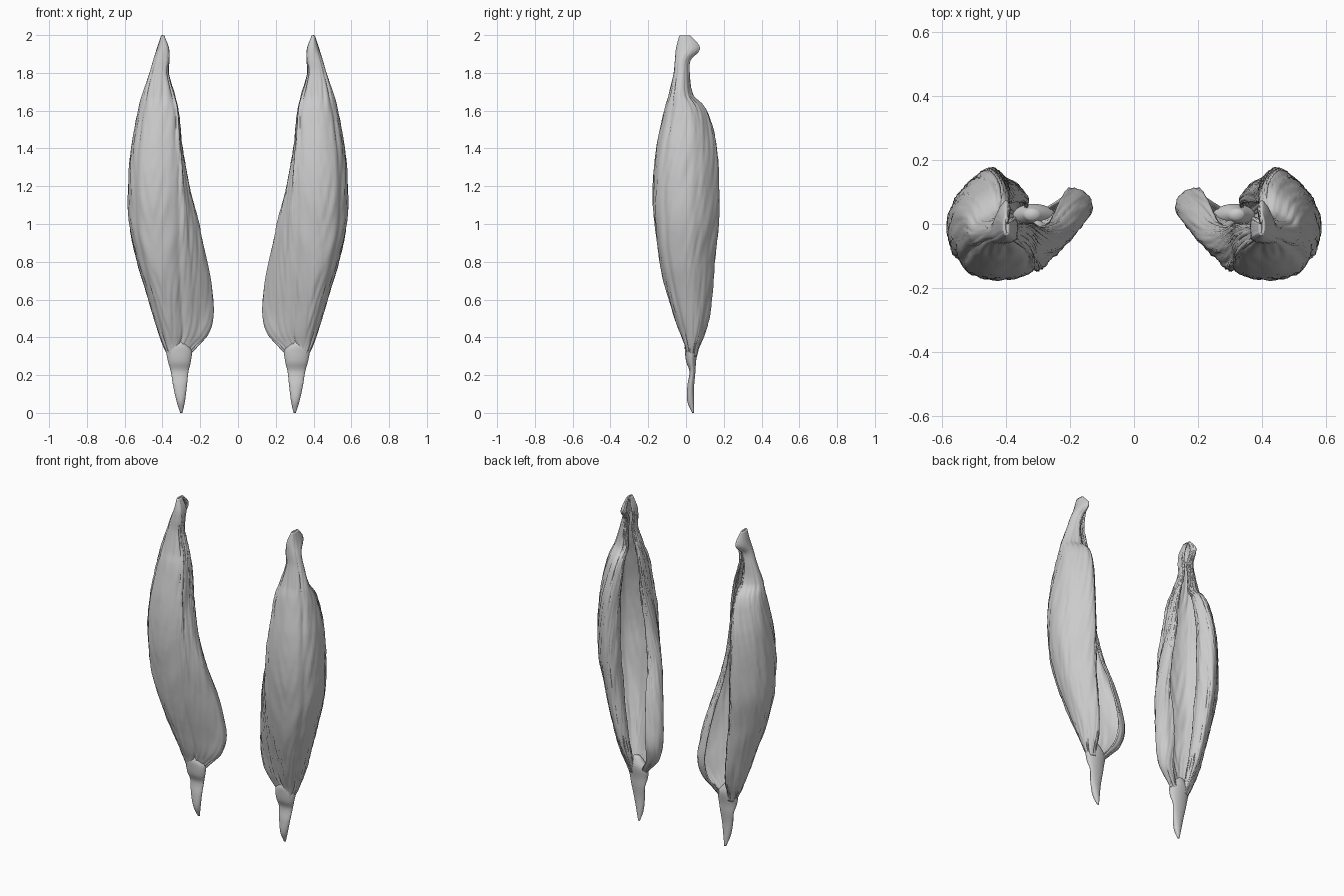
import bpy, bmesh, math
from mathutils import Vector, noise

if "Cube" in bpy.data.objects:
    bpy.data.objects.remove(bpy.data.objects["Cube"])


def hermite(keys, t):
    """Smoothly interpolate rows whose first entry is the parameter."""
    i = 0
    while i < len(keys) - 2 and t > keys[i + 1][0]:
        i += 1

    def slope(k, c):
        a, b = keys[max(k - 1, 0)], keys[min(k + 1, len(keys) - 1)]
        return (b[c] - a[c]) / (b[0] - a[0])
    p, q = keys[i], keys[i + 1]
    h = q[0] - p[0]
    s = min(max((t - p[0]) / h, 0), 1)
    out = []
    for c in range(1, len(p)):
        out.append((2*s**3 - 3*s*s + 1) * p[c] + (s**3 - 2*s*s + s) * h * slope(i, c)
                   + (3*s*s - 2*s**3) * q[c] + (s**3 - s*s) * h * slope(i + 1, c))
    return out


def loft(name, rings, closed):
    bm = bmesh.new()
    grid = [[bm.verts.new(p) for p in ring] for ring in rings]
    n = len(grid[0])
    for a, b in zip(grid, grid[1:]):
        for j in range(n if closed else n - 1):
            k = (j + 1) % n
            bm.faces.new((a[j], a[k], b[k], b[j]))
    if closed:
        bm.faces.new(grid[0][::-1])
        bm.faces.new(grid[-1])
    bmesh.ops.recalc_face_normals(bm, faces=bm.faces)
    if not closed:
        bm.normal_update()
        sign = -1 if grid[len(grid) // 2][int(n * .58)].normal.y > 0 else 1
        for ring in grid:
            for j, v in enumerate(ring):
                t = j / (n - 1)
                # fine slanted veins, running up and away from the midrib
                d = abs(t - 0.58)
                f = .006 * noise.noise(Vector((d * 70 - v.co.z * 9, v.co.z * 5, 0)))
                # creases on both sides of the midrib band
                for crease in (.5, .667):
                    f -= .008 * math.exp(-((t - crease) / .015) ** 2)
                v.co += v.normal * sign * f * min(1, (2 - v.co.z) * 3)
    mesh = bpy.data.meshes.new(name)
    bm.to_mesh(mesh)
    bm.free()
    for poly in mesh.polygons:
        poly.use_smooth = True
    ob = bpy.data.objects.new(name, mesh)
    bpy.context.collection.objects.link(ob)
    return ob


# leaf: height, outer x, inner x, crease position, front y, outer-lobe y, inner-lobe y
LEAF = [
    (0.30, .365, .275, .45, .010, .050, .04),
    (0.35, .390, .225, .50, .000, .065, .055),
    (0.42, .415, .162, .52, -.025, .095, .085),
    (0.52, .447, .136, .52, -.060, .120, .11),
    (0.65, .485, .146, .46, -.100, .135, .10),
    (0.80, .530, .170, .38, -.135, .145, .07),
    (1.00, .572, .214, .26, -.160, .165, .01),
    (1.20, .577, .262, .16, -.170, .167, -.01),
    (1.40, .562, .300, .08, -.152, .155, .00),
    (1.55, .536, .315, .05, -.122, .122, .00),
    (1.62, .520, .325, .05, -.105, .090, .00),
    (1.68, .503, .340, .05, -.085, .032, .00),
    (1.80, .464, .372, .05, -.060, .014, .00),
    (1.87, .443, .368, .05, -.055, .020, .00),
    (1.93, .424, .370, .05, -.048, .068, .01),
    (2.00, .402, .396, .05, -.030, .015, .00),
]


def leaf_ring(z, n=110):
    xo, xi, c, yf, yb, yi = hermite(LEAF, z)
    outer = [(.36, .72), (.33, .86), (.42, .97), (.56, 1), (.87, .78), (1, .5),
             (.88, .15), (.5, 0)]
    inner = [(c, .12), (c * .5, .32), (0, .62), (c * .1, .9), (.04 + .35 * c, 1)]
    pts = [(xi + (xo - xi) * (c + (1 - c) * u), yf + (yb - yf) * f) for u, f in outer]
    # the crease itself keeps to the full depth of the leaf
    yi2 = max(yi, yf + (yb - yf) * .5)
    pts += [(xi + (xo - xi) * u, yf + ((yi2 if f < .2 else yi) - yf) * f) for u, f in inner]
    keys = [(i, *p) for i, p in enumerate(pts)]
    return [(*hermite(keys, j * (len(pts) - 1) / (n - 1)), z) for j in range(n)]


steps = 160
leaf = loft("curled_leaf", [leaf_ring(.30 + 1.697 * i / steps) for i in range(steps + 1)], False)
mod = leaf.modifiers.new("thickness", 'SOLIDIFY')
mod.thickness = 0.009
mod.offset = 0

# stem with swollen collar: height, centre x, centre y, half width, half depth
STEM = [
    (0.00, .300, .038, .006, .005),
    (0.06, .303, .025, .022, .018),
    (0.14, .307, .025, .036, .018),
    (0.22, .309, .034, .047, .016),
    (0.27, .310, .027, .060, .026),
    (0.33, .312, .028, .067, .034),
    (0.36, .314, .028, .048, .033),
    (0.40, .320, .030, .020, .015),
]


def stem_ring(z, n=32):
    cx, cy, rx, ry = hermite(STEM, z)
    return [(cx + rx * math.cos(2 * math.pi * j / n),
             cy + ry * math.sin(2 * math.pi * j / n), z) for j in range(n)]


stem = loft("leaf_stem", [stem_ring(.40 * i / 40) for i in range(41)], True)

# the second leaf is the mirror image of the first
for ob in (leaf, stem):
    ob.modifiers.new("mirror", 'MIRROR').use_axis[0] = True
